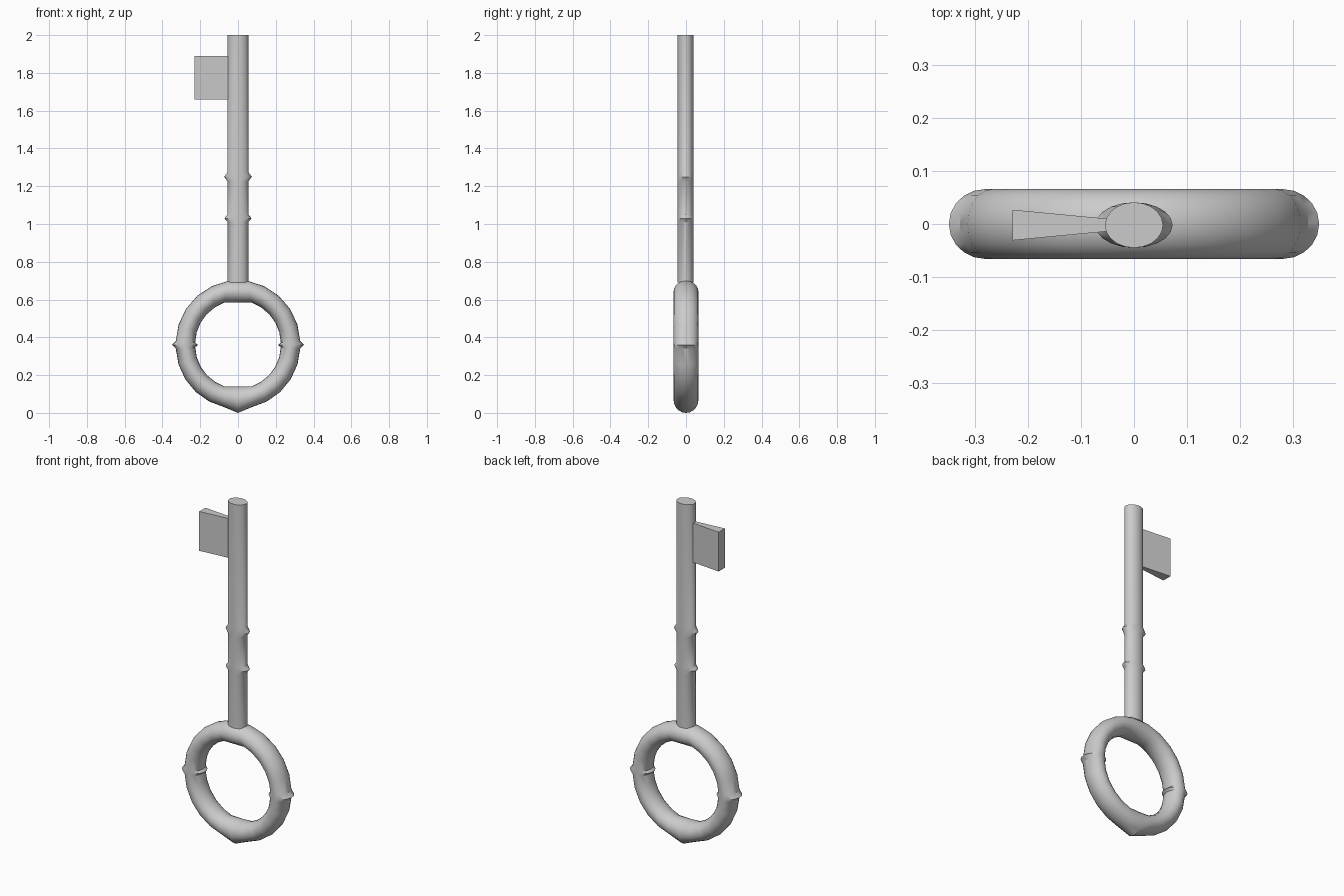
import bpy, bmesh, math

if "Cube" in bpy.data.objects:
    bpy.data.objects.remove(bpy.data.objects["Cube"])

SIDES = 20


def loft(name, sections, closed=False, smooth=True):
    """Skin a list of equal-length point loops into one object."""
    bm = bmesh.new()
    loops = [[bm.verts.new(p) for p in s] for s in sections]
    pairs = list(zip(loops, loops[1:]))
    if closed:
        pairs.append((loops[-1], loops[0]))
    else:
        bm.faces.new(loops[0])
        bm.faces.new(loops[-1])
    n = len(loops[0])
    for a, b in pairs:
        for i in range(n):
            j = (i + 1) % n
            bm.faces.new((a[i], a[j], b[j], b[i]))
    bmesh.ops.recalc_face_normals(bm, faces=bm.faces)
    mesh = bpy.data.meshes.new(name)
    bm.to_mesh(mesh)
    bm.free()
    ob = bpy.data.objects.new(name, mesh)
    bpy.context.collection.objects.link(ob)
    if smooth:
        bpy.ops.object.select_all(action='DESELECT')
        ob.select_set(True)
        bpy.context.view_layer.objects.active = ob
        bpy.ops.object.shade_smooth_by_angle(angle=math.radians(35))
    return ob


def turn(i):
    a = math.tau * i / SIDES
    return math.cos(a), math.sin(a)


# Bow: oval tube given by inner and outer points around the hoop
CZ = 0.36


def polar(r, deg):
    a = math.radians(deg)
    return r * math.sin(a), CZ + r * math.cos(a)


half = []
STEPS = 5
for k in range(STEPS + 1):                       # upper quarter
    t = k / STEPS
    half.append((polar(0.235 - 0.008 * t, 18 + 69 * t),
                 polar(0.343 - 0.013 * t, 8.5 + 78 * t)))
half.append(((0.212, CZ), (0.35, CZ)))           # side ridge
for k in range(STEPS + 1):                       # lower quarter
    t = k / STEPS
    half.append((polar(0.227 + 0.004 * t, 93 + 69 * t),
                 polar(0.33 + 0.008 * t, 93.5 + 74.5 * t)))
bottom = [((0, 0.14), (0, 0.0))]
mirrored = [((-i[0], i[1]), (-o[0], o[1])) for i, o in reversed(half)]

bow_sections = []
for inner, outer in half + bottom + mirrored:
    mx, mz = (inner[0] + outer[0]) / 2, (inner[1] + outer[1]) / 2
    hx, hz = (outer[0] - inner[0]) / 2, (outer[1] - inner[1]) / 2
    bow_sections.append([(mx + hx * c, 0.066 * s, mz + hz * c)
                         for c, s in map(turn, range(SIDES))])
loft("bow", bow_sections, closed=True)

# Shank: oval rod with two collars that swell sideways
profile = [(0.69, 0.055), (1.01, 0.055), (1.03, 0.072), (1.05, 0.055),
           (1.225, 0.055), (1.25, 0.073), (1.275, 0.055), (2.0, 0.055)]
loft("shank", [[(rx * c, 0.043 * s - 0.002, z) for c, s in map(turn, range(SIDES))]
               for z, rx in profile])

# Bit: wedge that thickens away from the shank
loft("bit", [[(x, -h - 0.002, 1.66), (x, h - 0.002, 1.66),
              (x, h - 0.002, 1.89), (x, -h - 0.002, 1.89)]
             for x, h in ((-0.04, 0.011), (-0.23, 0.029))], smooth=False)
